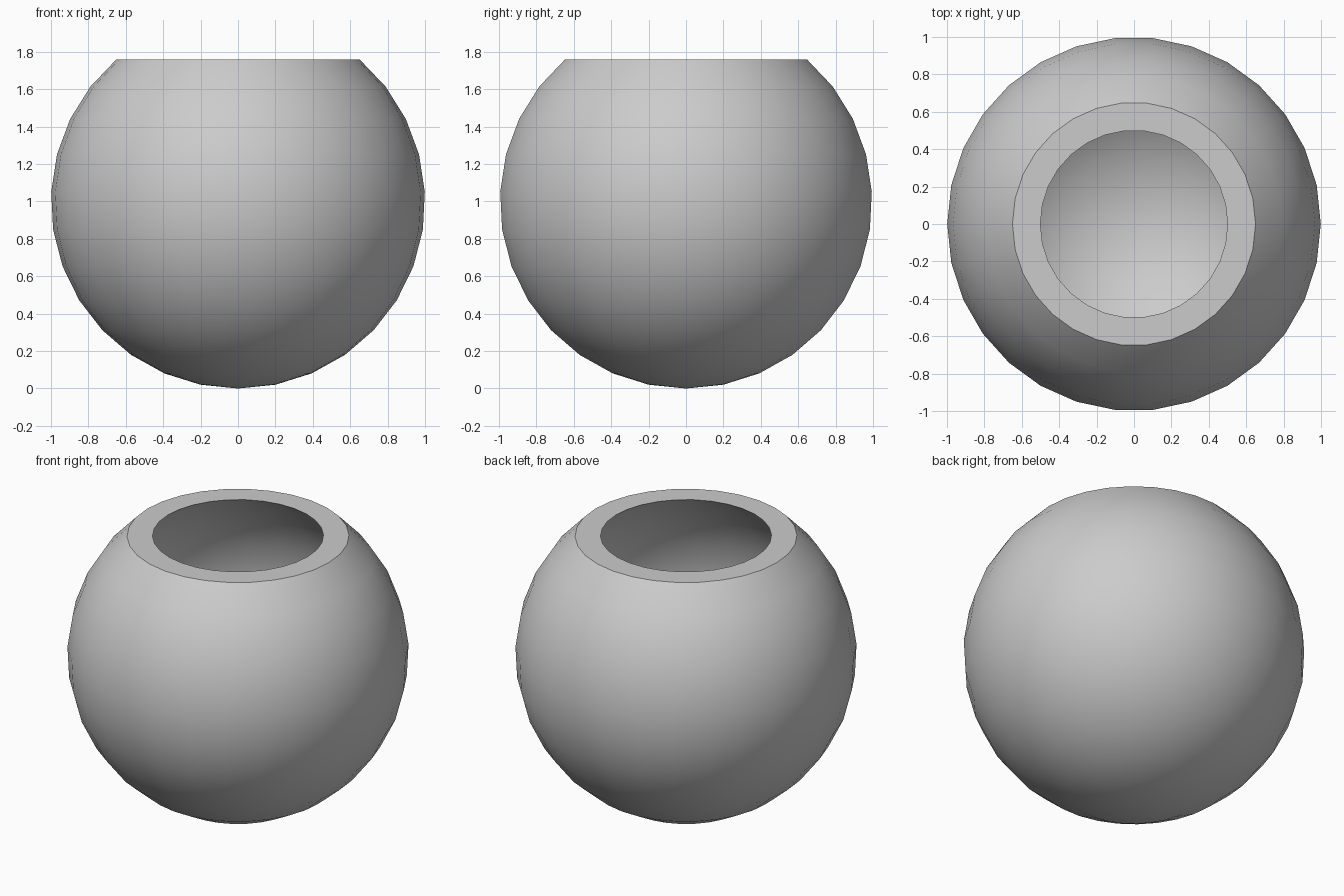
import bpy, bmesh, math
from mathutils import Matrix

if "Cube" in bpy.data.objects:
    bpy.data.objects.remove(bpy.data.objects["Cube"])

SEGMENTS = 30
CENTRE_Z, RIM_Z = 1.0, 1.76
OUTER_R, INNER_R = 1.0, 0.91


def arc(radius, steps):
    """Half-section of a sphere from its lowest point up to the rim plane."""
    end = math.pi - math.acos((RIM_Z - CENTRE_Z) / radius)
    return [(radius * math.sin(end * i / steps),
             CENTRE_Z - radius * math.cos(end * i / steps))
            for i in range(steps + 1)]


# Wall section: outer sphere up to the rim, flat rim, inner sphere down
profile = arc(OUTER_R, 12) + arc(INNER_R, 12)[::-1]

bm = bmesh.new()
verts = [bm.verts.new((x, 0, z)) for x, z in profile]
edges = [bm.edges.new(pair) for pair in zip(verts, verts[1:])]
bmesh.ops.spin(bm, geom=verts + edges, cent=(0, 0, 0), axis=(0, 0, 1),
               angle=2 * math.pi, steps=SEGMENTS, use_duplicate=False)
bmesh.ops.remove_doubles(bm, verts=bm.verts, dist=0.0005)
bmesh.ops.recalc_face_normals(bm, faces=bm.faces)

# Round bowl
mesh = bpy.data.meshes.new("round_bowl")
bm.to_mesh(mesh)
bm.free()
bowl = bpy.data.objects.new("round_bowl", mesh)
bpy.context.collection.objects.link(bowl)
bpy.context.view_layer.objects.active = bowl
bowl.select_set(True)
bpy.ops.object.shade_smooth_by_angle(angle=math.radians(30))
